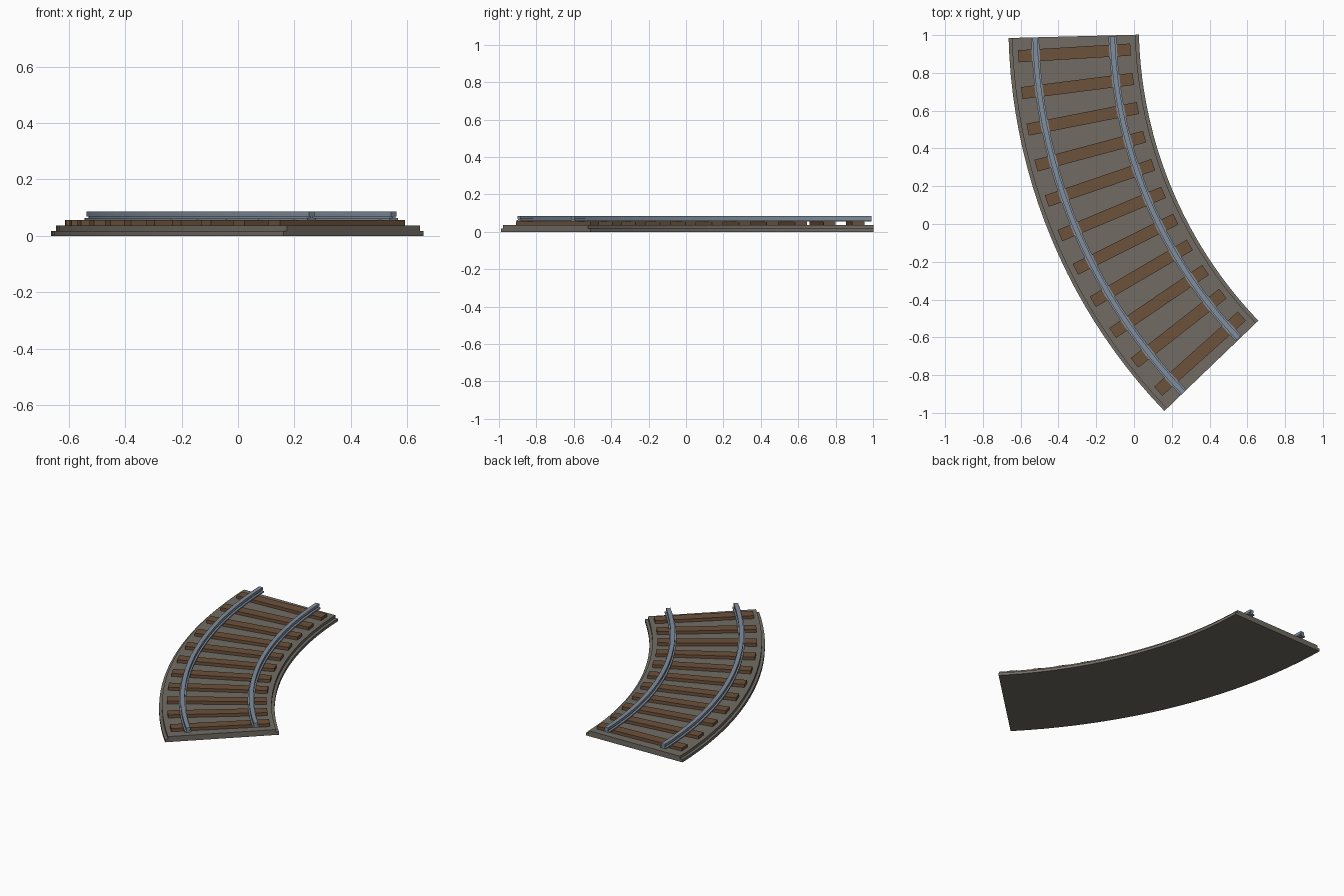
import bpy
import bmesh
from math import cos, sin, radians
from mathutils import Matrix, Vector

cube = bpy.data.objects.get("Cube")
if cube:
    bpy.data.objects.remove(cube, do_unlink=True)

# Layout of the curve: every part follows arcs about one centre
CENTRE = Vector((2.295, 1.061, 0))
START, END = radians(1.48), radians(43.86)
MID_RADIUS = 2.615
SEGMENTS = 22
TIES = 11


def make_material(name, rgb):
    mat = bpy.data.materials.new(name)
    mat.use_nodes = True
    colour = (*rgb, 1)
    mat.diffuse_color = colour
    mat.node_tree.nodes["Principled BSDF"].inputs["Base Color"].default_value = colour
    return mat


gravel = make_material("gravel grey", (0.165, 0.150, 0.127))
wood = make_material("wood brown", (0.150, 0.082, 0.043))
steel = make_material("steel blue grey", (0.220, 0.270, 0.335))


def finish(bm, name, mat):
    bmesh.ops.recalc_face_normals(bm, faces=bm.faces)
    mesh = bpy.data.meshes.new(name)
    bm.to_mesh(mesh)
    bm.free()
    mesh.materials.append(mat)
    obj = bpy.data.objects.new(name, mesh)
    bpy.context.collection.objects.link(obj)
    return obj


def on_arc(radius, angle, z):
    return CENTRE + Vector((-radius * cos(angle), -radius * sin(angle), z))


def sweep(name, half_profile, radius, mat, trim=0):
    """Mirror a half profile of (offset, z) and sweep it along the arc."""
    profile = half_profile + [(-o, z) for o, z in reversed(half_profile)]
    bm = bmesh.new()
    rings = []
    for i in range(SEGMENTS + 1):
        a = START + trim + (END - START - 2 * trim) * i / SEGMENTS
        rings.append([bm.verts.new(on_arc(radius + o, a, z)) for o, z in profile])
    n = len(profile)
    for r0, r1 in zip(rings, rings[1:]):
        for k in range(n):
            j = (k + 1) % n
            bm.faces.new((r0[k], r0[j], r1[j], r1[k]))
    bm.faces.new(rings[0])
    bm.faces.new(rings[-1])
    return finish(bm, name, mat)


# Stepped gravel bed
sweep("track_bed", [(0.345, 0), (0.345, 0.018), (0.327, 0.018), (0.327, 0.036)],
      MID_RADIUS, gravel)

# Rails with foot, web and head
rail = [(0.021, 0.055), (0.021, 0.063), (0.007, 0.063),
        (0.007, 0.069), (0.013, 0.069), (0.013, 0.086)]
sweep("outer_rail", rail, MID_RADIUS + 0.205, steel)
sweep("inner_rail", rail, MID_RADIUS - 0.205, steel, trim=radians(0.15))

# Wooden ties, evenly spaced and pointing at the centre
for i in range(TIES):
    a = START + (END - START) * (i + 0.5) / TIES
    bm = bmesh.new()
    bmesh.ops.create_cube(bm, size=1, matrix=(
        Matrix.Translation(on_arc(MID_RADIUS, a, 0.0455))
        @ Matrix.Rotation(a, 4, "Z")
        @ Matrix.Diagonal((0.595, 0.064, 0.021, 1))))
    finish(bm, f"tie_{i + 1}", wood)
